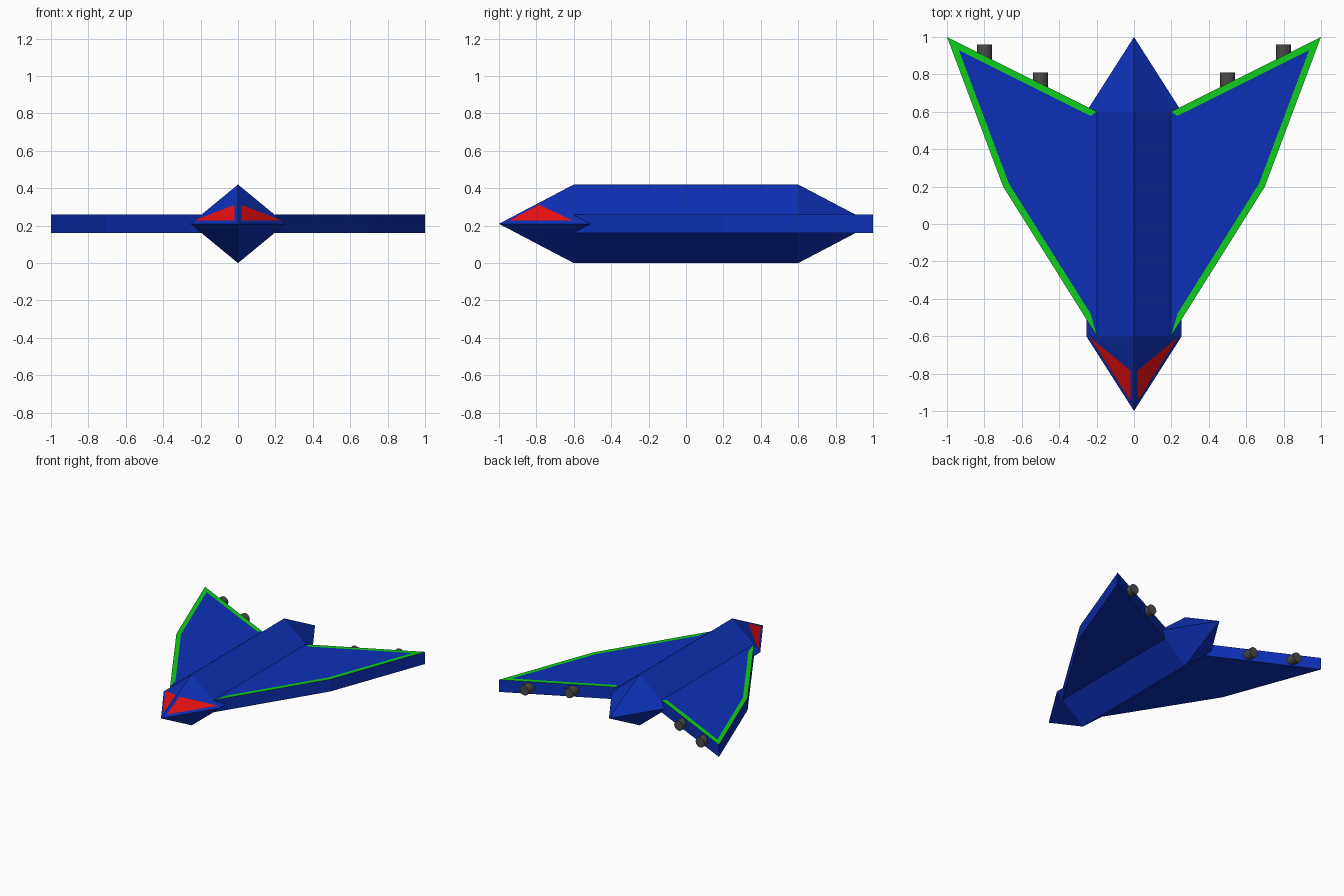
import bpy, bmesh
from math import radians
from mathutils import Matrix, Vector

if "Cube" in bpy.data.objects:
    bpy.data.objects.remove(bpy.data.objects["Cube"])


def material(name, rgb):
    m = bpy.data.materials.new(name)
    m.diffuse_color = (*rgb, 1)
    m.use_nodes = True
    m.node_tree.nodes["Principled BSDF"].inputs["Base Color"].default_value = m.diffuse_color
    return m


BLUE = material("blue", (0.004, 0.03, 0.48))
GREEN = material("green", (0.005, 0.62, 0.01))
RED = material("red", (0.85, 0.005, 0.005))
DARK = material("dark_grey", (0.07, 0.07, 0.07))
Z = 0.21  # height of the centre line


def finish(name, bm, *mats):
    bm.normal_update()
    mesh = bpy.data.meshes.new(name)
    bm.to_mesh(mesh)
    bm.free()
    ob = bpy.data.objects.new(name, mesh)
    bpy.context.collection.objects.link(ob)
    for m in mats:
        mesh.materials.append(m)
    return ob


# Fuselage: diamond tube with pointed nose and tail
bm = bmesh.new()
section = [(0.255, 0), (0, 0.21), (-0.255, 0), (0, -0.21)]
rings = [[bm.verts.new((x, y, Z + z)) for x, z in section] for y in (-0.6, 0.6)]
nose = bm.verts.new((0, -1, Z))
tail = bm.verts.new((0, 1, Z))
for i in range(4):
    j = (i + 1) % 4
    a, b, c, d = rings[0][i], rings[0][j], rings[1][j], rings[1][i]
    bm.faces.new((a, b, c, d))
    bm.faces.new((nose, b, a))
    bm.faces.new((tail, d, c))
bmesh.ops.recalc_face_normals(bm, faces=bm.faces)
finish("fuselage", bm, BLUE)


def make_wing(name, side):
    # Extruded outline, top face inset to leave a green border
    outline = [(0.198, -0.6), (0.7, 0.2), (1, 1), (0.198, 0.6)]
    bm = bmesh.new()
    base = bm.faces.new([bm.verts.new((side * x, y, Z - 0.05)) for x, y in outline])
    ext = bmesh.ops.extrude_face_region(bm, geom=[base], use_keep_orig=True)["geom"]
    bmesh.ops.translate(bm, vec=(0, 0, 0.1),
                        verts=[v for v in ext if isinstance(v, bmesh.types.BMVert)])
    bmesh.ops.recalc_face_normals(bm, faces=bm.faces)
    top = max(bm.faces, key=lambda f: f.calc_center_median().z)
    border = bmesh.ops.inset_region(bm, faces=[top], thickness=0.035,
                                    use_even_offset=True)["faces"]
    for f in border:
        if abs(f.calc_center_median().x) > 0.25:  # root strip stays blue
            f.material_index = 1
    finish(name, bm, BLUE, GREEN)


def make_window(name, side):
    # Triangle lying just proud of the upper nose face
    bm = bmesh.new()
    lift = Vector((side * 0.0015, -0.001, 0.0018))
    pts = []
    for x, z in ((0.016, 0.015), (0.235, 0.015), (0.016, 0.1)):
        y = -1 + 0.4 * (x / 0.255 + z / 0.21)
        pts.append(bm.verts.new(Vector((side * x, y, Z + z)) + lift))
    f = bm.faces.new(pts)
    f.normal_update()
    if f.normal.z < 0:
        f.normal_flip()
    finish(name, bm, RED)


def make_engine(name, x, y_end):
    # Short round nozzle sunk into the wing's trailing edge
    bm = bmesh.new()
    length = 0.16
    mat = Matrix.Translation((x, y_end - length / 2, Z)) @ Matrix.Rotation(radians(90), 4, 'X')
    bmesh.ops.create_cone(bm, cap_ends=True, segments=24, radius1=0.04, radius2=0.04,
                          depth=length, matrix=mat)
    finish(name, bm, DARK)


for side, label in ((1, "right"), (-1, "left")):
    make_wing(label + "_wing", side)
    make_window(label + "_window", side)
    make_engine(label + "_inner_engine", side * 0.5, 0.81)
    make_engine(label + "_outer_engine", side * 0.8, 0.96)
